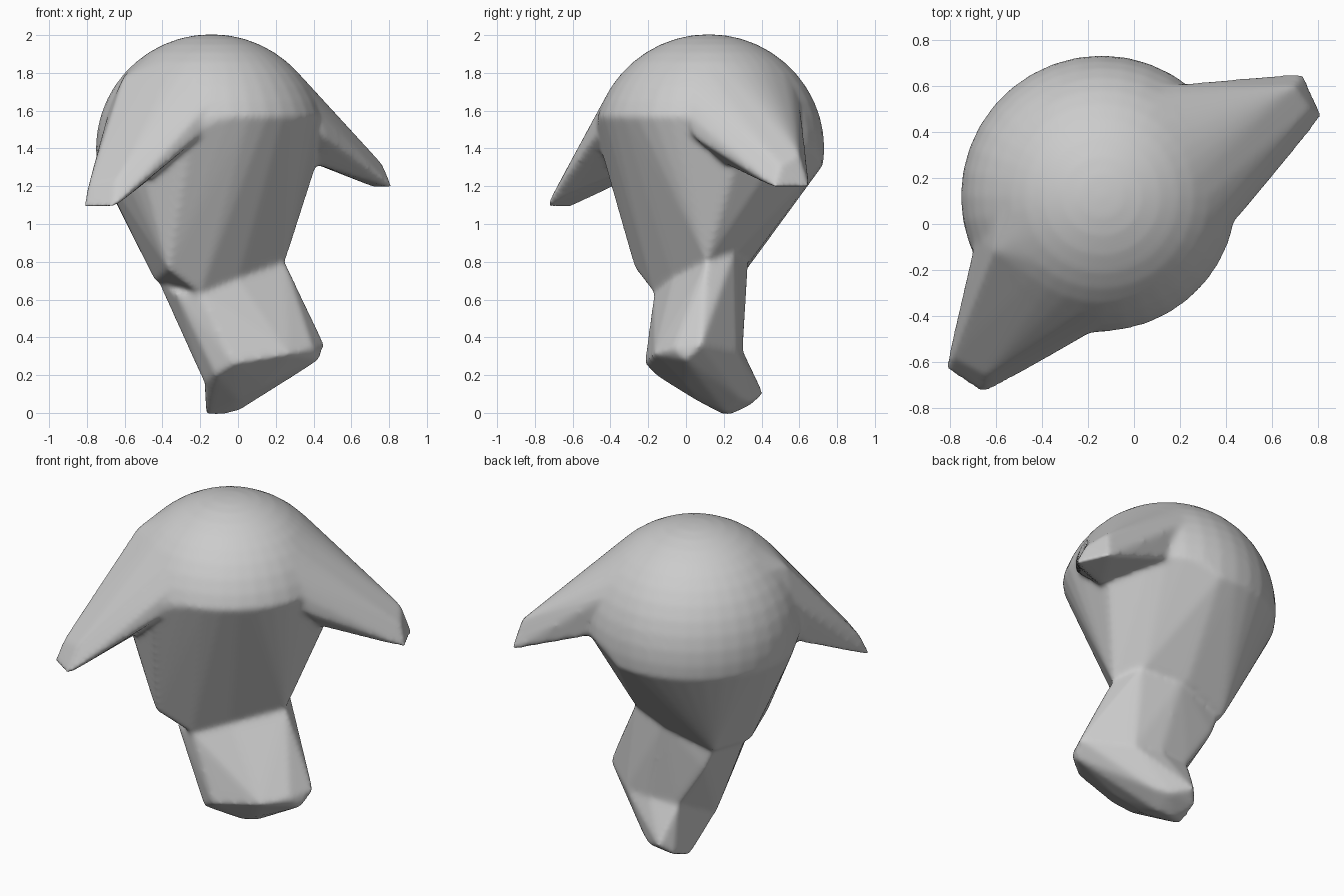
import bpy, bmesh, math
from mathutils import Vector

if "Cube" in bpy.data.objects:
    bpy.data.objects.remove(bpy.data.objects["Cube"])

CENTRE = Vector((-0.14, 0.12, 1.4))


def dome(keep, size=(0.613, 0.613, 0.605), n=36, rings=22):
    """Points on the cranium ball whose offset from the centre passes keep()."""
    pts = []
    for i in range(1, rings):
        t = math.pi * i / rings
        for j in range(n):
            a = 2 * math.pi * j / n
            d = Vector((size[0] * math.sin(t) * math.cos(a),
                        size[1] * math.sin(t) * math.sin(a), size[2] * math.cos(t)))
            if keep(d):
                pts.append(CENTRE + d)
    return pts


def ear_root(dx, dy, width):
    """Strip of the dome that an ear grows tangentially out of."""
    return dome(lambda d: d.z > 0.12 and d.x * dx + d.y * dy > -0.1
                and abs(d.x * dy - d.y * dx) < width)


def hull(name, points):
    """Skin a set of points as one closed form."""
    bm = bmesh.new()
    for p in points:
        bm.verts.new(p)
    res = bmesh.ops.convex_hull(bm, input=list(bm.verts))
    junk = {g for g in res["geom_interior"] + res["geom_unused"]
            if isinstance(g, bmesh.types.BMVert)}
    bmesh.ops.delete(bm, geom=list(junk), context='VERTS')
    bmesh.ops.recalc_face_normals(bm, faces=list(bm.faces))
    me = bpy.data.meshes.new(name)
    bm.to_mesh(me)
    bm.free()
    ob = bpy.data.objects.new(name, me)
    bpy.context.collection.objects.link(ob)
    return ob


# Cranium: dome tapering straight down to the brow and cheek line
brow = [(0.25, 0.11, 0.80), (0.0, -0.07, 0.71), (-0.2, -0.17, 0.63)]
cheek = [(-0.37, -0.27, 0.76), (-0.44, 0.0, 0.70), (-0.40, 0.30, 0.73),
         (-0.1, 0.35, 0.82), (0.15, 0.28, 0.86)]
upper = dome(lambda d: d.z > -0.02 - 0.18 * (d.y - d.x)) + [CENTRE + Vector((0, 0, 0.605))]
head = hull("head", upper + brow + cheek + [(0.41, 0.26, 1.3)])

# Muzzle: from inside the cranium out to the blunt nose rim
root = [(-0.33, -0.12, 0.63), (-0.42, 0.04, 0.69), (-0.33, 0.29, 0.6),
        (-0.39, 0.28, 0.73), (-0.08, 0.33, 0.83), (0.16, 0.26, 0.86),
        (0.0, 0.1, 0.9)]
rim = [(0.46, 0.08, 0.36), (0.40, -0.07, 0.34), (0.27, -0.17, 0.31),
       (-0.02, -0.22, 0.26), (-0.12, -0.16, 0.2), (-0.18, -0.03, 0.16),
       (-0.15, 0.29, 0.33), (0.05, 0.30, 0.33), (0.22, 0.27, 0.32)]
parts = [hull("muzzle", brow + root + rim)]

# Jaw: rounded tip under the nose
jaw = [(-0.17, 0.2, -0.01), (-0.08, 0.23, -0.01), (0.0, 0.2, 0.01), (-0.16, 0.34, 0.04),
       (-0.1, 0.41, 0.1), (0.02, 0.34, 0.06), (0.09, 0.29, 0.08), (0.43, 0.0, 0.28),
       (0.13, 0.0, 0.14), (0.0, 0.05, 0.07), (-0.16, 0.07, 0.07), (0.0, 0.1, 0.4)]
parts.append(hull("jaw", rim + jaw))

# Ears: flaps sweeping out of the dome and hanging down on each side
parts.append(hull("right_ear", ear_root(0.91, 0.41, 0.34) + [
    (0.82, 0.47, 1.19), (0.735, 0.655, 1.19), (0.77, 0.50, 1.31), (0.70, 0.60, 1.37),
    (0.46, 0.04, 1.46), (0.41, 0.2, 1.32), (0.25, 0.59, 1.38)]))
parts.append(hull("left_ear", ear_root(-0.59, -0.81, 0.34) + [
    (-0.82, -0.635, 1.08), (-0.655, -0.74, 1.09), (-0.79, -0.58, 1.21), (-0.64, -0.66, 1.24),
    (-0.22, -0.49, 1.45), (-0.45, -0.35, 1.25), (-0.69, -0.17, 1.3), (-0.61, -0.12, 1.77)]))

# Fuse all parts into one continuous, softly blended skin
bpy.ops.object.select_all(action='DESELECT')
for ob in parts + [head]:
    ob.select_set(True)
bpy.context.view_layer.objects.active = head
bpy.ops.object.join()
skin = head.modifiers.new("skin", 'REMESH')
skin.mode = 'VOXEL'
skin.voxel_size = 0.015
soft = head.modifiers.new("soften", 'SMOOTH')
soft.factor = 0.5
soft.iterations = 10
for m in ("skin", "soften"):
    bpy.ops.object.modifier_apply(modifier=m)
bpy.ops.object.shade_smooth()
